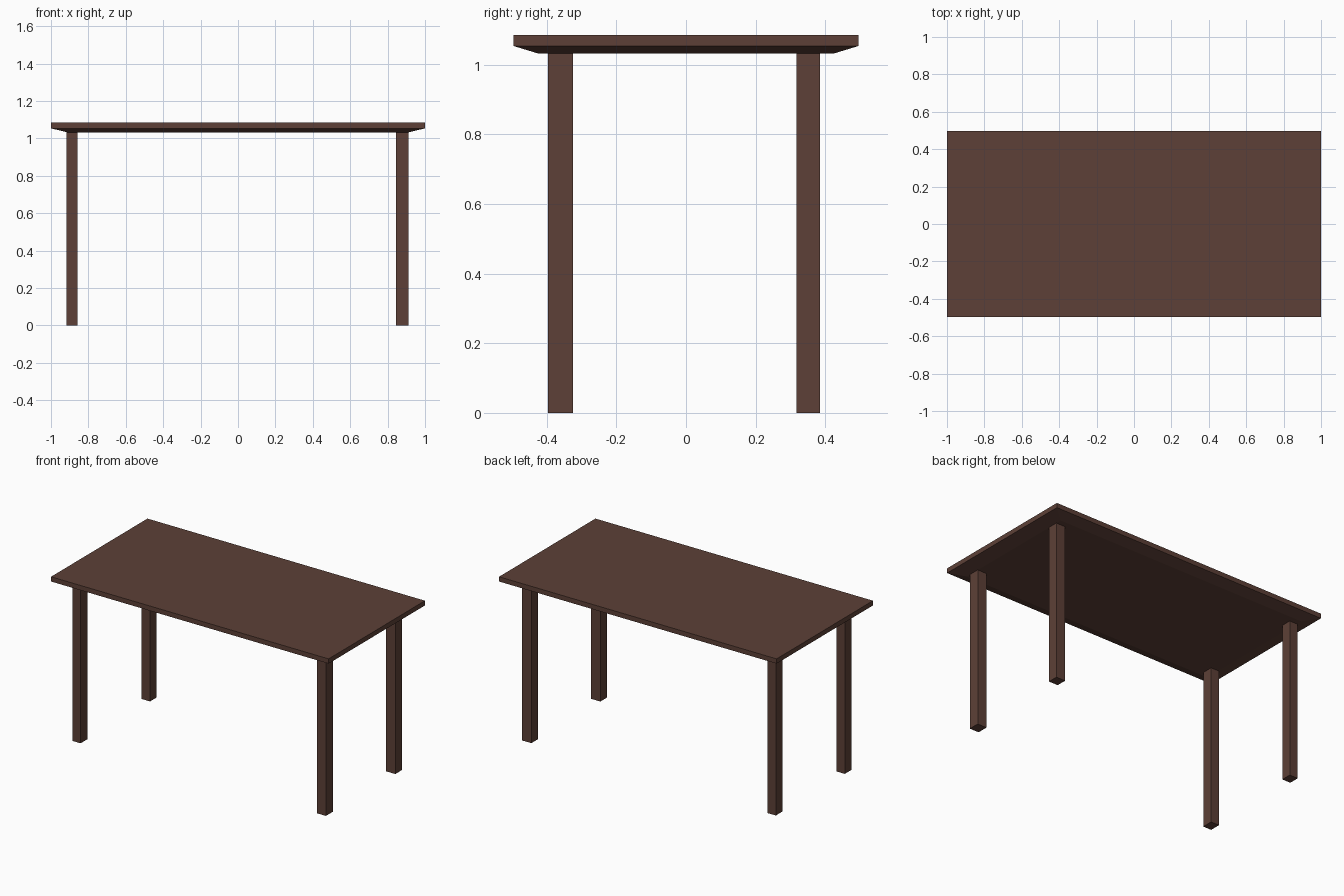
import bpy, bmesh

if "Cube" in bpy.data.objects:
    bpy.data.objects.remove(bpy.data.objects["Cube"])

# Single dark wood colour
wood = bpy.data.materials.new("dark brown wood")
wood.diffuse_color = (0.109, 0.051, 0.038, 1.0)
wood.use_nodes = True
wood.node_tree.nodes["Principled BSDF"].inputs["Base Color"].default_value = wood.diffuse_color


def add_block(name, x0, x1, y0, y1, z0, z1):
    """Axis-aligned box between the given limits; returns the object."""
    bm = bmesh.new()
    bmesh.ops.create_cube(bm, size=1)
    for v in bm.verts:
        v.co = (x1 if v.co.x > 0 else x0,
                y1 if v.co.y > 0 else y0,
                z1 if v.co.z > 0 else z0)
    mesh = bpy.data.meshes.new(name)
    bm.to_mesh(mesh)
    bm.free()
    mesh.materials.append(wood)
    obj = bpy.data.objects.new(name, mesh)
    bpy.context.collection.objects.link(obj)
    return obj


# Table top: thin slab whose underside slopes in to a lower flat panel
top = add_block("table_top", -1, 1, -0.496, 0.496, 1.054, 1.085)
bm = bmesh.new()
bm.from_mesh(top.data)
under = min(bm.faces, key=lambda f: f.calc_center_median().z)
bmesh.ops.inset_individual(bm, faces=[under], thickness=0.05)
for v in under.verts:
    v.co.x = 0.91 if v.co.x > 0 else -0.91
    v.co.y = 0.424 if v.co.y > 0 else -0.424
    v.co.z = 1.032
bmesh.ops.recalc_face_normals(bm, faces=bm.faces)
bm.to_mesh(top.data)
bm.free()

# Four square legs, running slightly into the top
for side, x0, x1 in (("left", -0.917, -0.857), ("right", 0.845, 0.911)):
    for end, y0, y1 in (("front", -0.396, -0.325), ("back", 0.318, 0.385)):
        add_block(f"{end}_{side}_leg", x0, x1, y0, y1, 0, 1.05)
